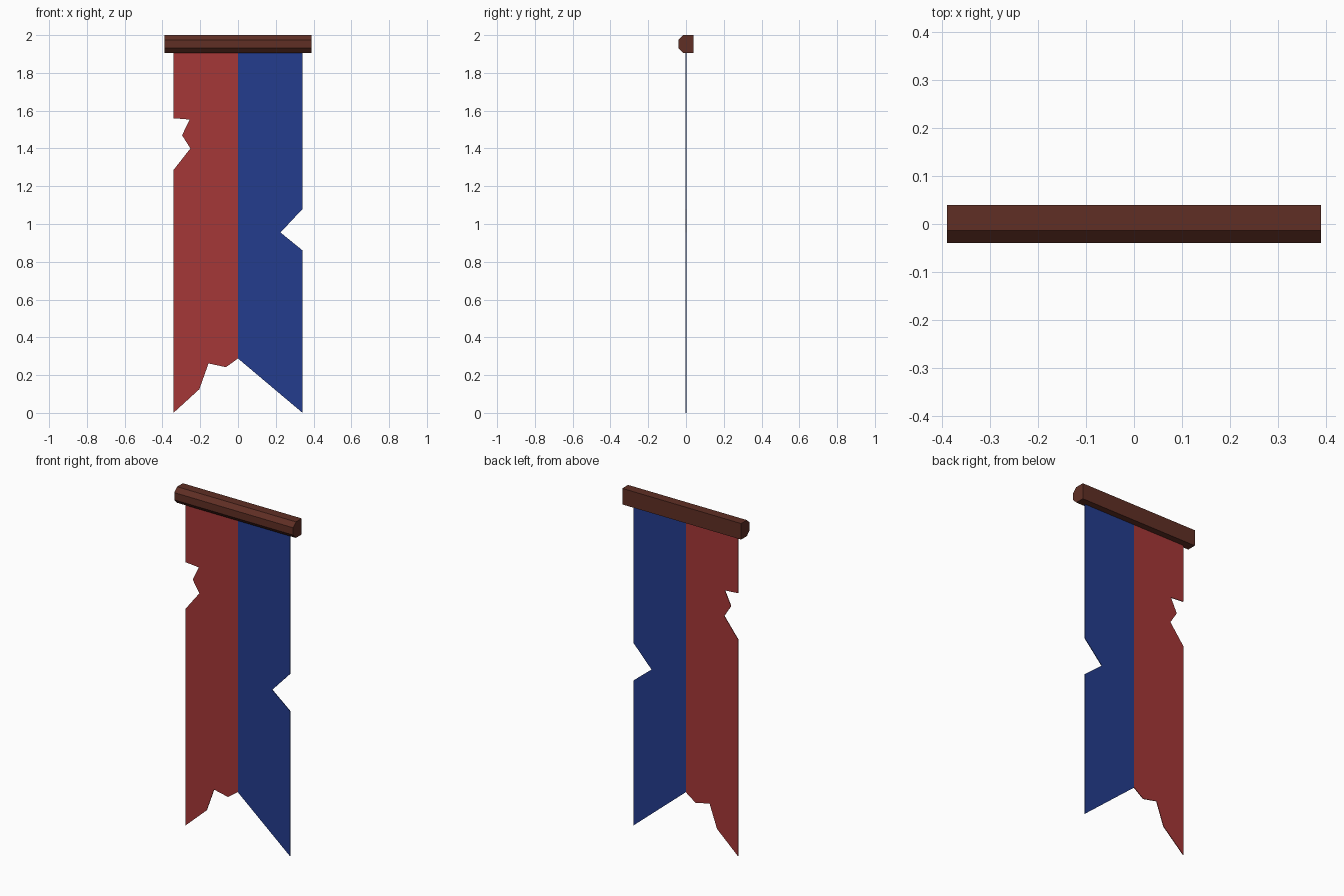
import bpy, bmesh

if "Cube" in bpy.data.objects:
    bpy.data.objects.remove(bpy.data.objects["Cube"])


def material(name, rgb):
    m = bpy.data.materials.new(name)
    m.diffuse_color = (*rgb, 1.0)
    m.use_nodes = True
    m.node_tree.nodes["Principled BSDF"].inputs["Base Color"].default_value = m.diffuse_color
    return m


def finish(bm, name, mats):
    bmesh.ops.recalc_face_normals(bm, faces=bm.faces)
    mesh = bpy.data.meshes.new(name)
    bm.to_mesh(mesh)
    bm.free()
    for m in mats:
        mesh.materials.append(m)
    obj = bpy.data.objects.new(name, mesh)
    bpy.context.collection.objects.link(obj)
    return obj


def extrude(bm, faces, vec):
    """Turn flat faces into a closed solid along vec."""
    ret = bmesh.ops.extrude_face_region(bm, geom=faces, use_keep_orig=True)
    verts = [g for g in ret["geom"] if isinstance(g, bmesh.types.BMVert)]
    bmesh.ops.translate(bm, verts=verts, vec=vec)


wood = material("dark brown wood", (0.115, 0.028, 0.018))
red = material("red cloth", (0.376, 0.038, 0.038))
blue = material("blue cloth", (0.017, 0.045, 0.27))

# Crossbar: square back, chamfered front corners
profile = [(0.04, 1.905), (0.04, 2.0), (-0.014, 2.0),
           (-0.04, 1.975), (-0.04, 1.932), (-0.014, 1.905)]
bm = bmesh.new()
end = bm.faces.new([bm.verts.new((-0.39, y, z)) for y, z in profile])
extrude(bm, [end], (0.78, 0, 0))
finish(bm, "crossbar", [wood])

# Torn banner: red and blue halves sharing the centre seam
T = 0.004
TOP, SEAM = 1.91, 0.288
red_edge = [(-0.342, TOP), (-0.342, 1.56), (-0.256, 1.553), (-0.296, 1.47),
            (-0.252, 1.40), (-0.342, 1.285), (-0.342, 0.0), (-0.205, 0.125),
            (-0.156, 0.262), (-0.064, 0.242)]
blue_edge = [(0.342, 0.0), (0.342, 0.86), (0.225, 0.955),
             (0.342, 1.08), (0.342, TOP)]
bm = bmesh.new()
point = lambda p: bm.verts.new((p[0], -T / 2, p[1]))
seam_low, seam_top = point((0, SEAM)), point((0, TOP))
halves = [bm.faces.new([point(p) for p in red_edge] + [seam_low, seam_top]),
          bm.faces.new([seam_low] + [point(p) for p in blue_edge] + [seam_top])]
extrude(bm, halves, (0, T, 0))
for f in bm.faces:
    f.material_index = 0 if f.calc_center_median().x < 0 else 1
finish(bm, "torn_banner", [red, blue])
